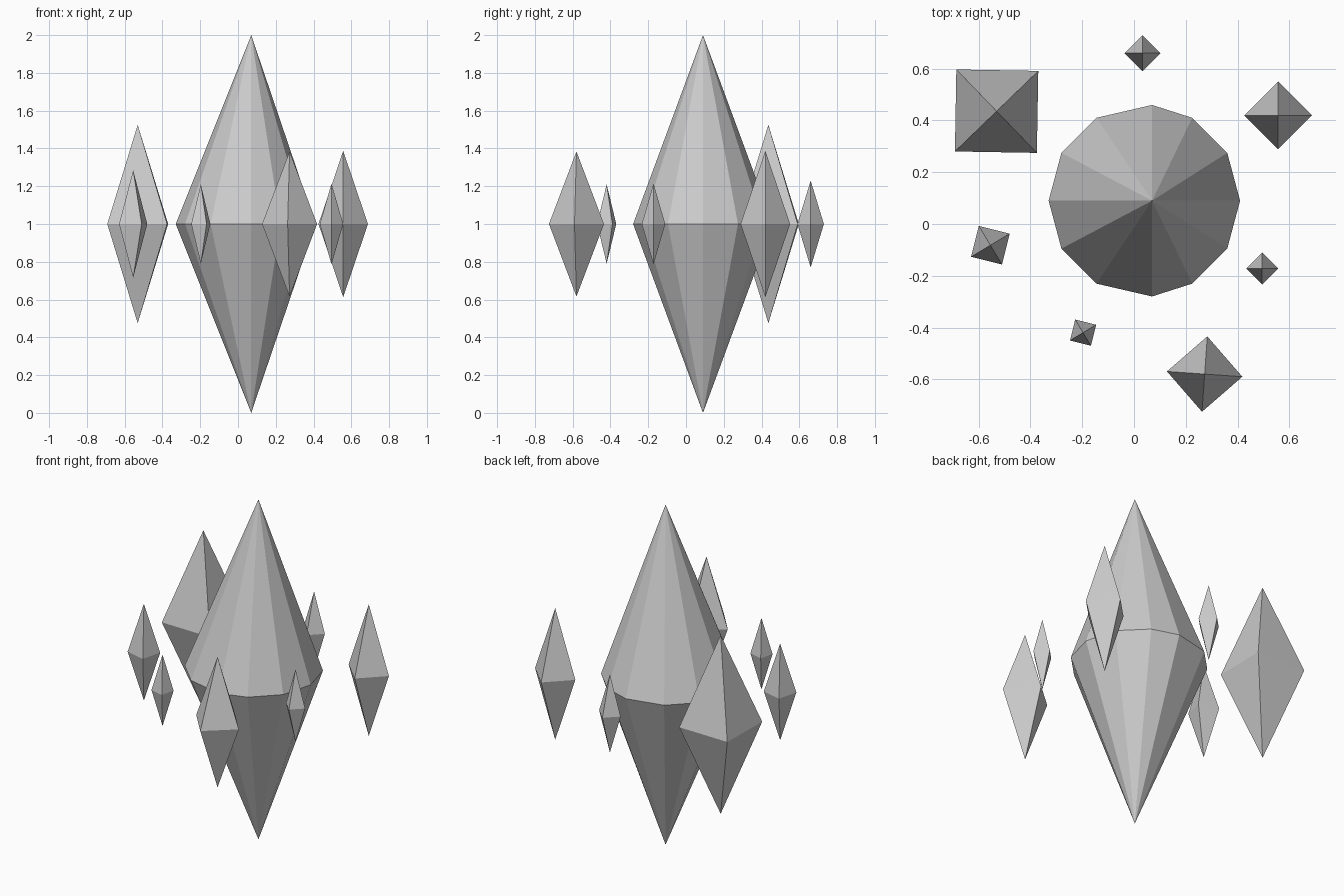
import bpy, bmesh
from math import cos, sin, radians

if "Cube" in bpy.data.objects:
    bpy.data.objects.remove(bpy.data.objects["Cube"])


def bipyramid(name, tip, ring, half_height):
    """Spindle: a ring of points at z = 1 joined to a tip above and below."""
    bm = bmesh.new()
    top = bm.verts.new((*tip, 1 + half_height))
    bottom = bm.verts.new((*tip, 1 - half_height))
    verts = [bm.verts.new((x, y, 1)) for x, y in ring]
    for a, b in zip(verts, verts[1:] + verts[:1]):
        bm.faces.new((a, b, top))
        bm.faces.new((b, a, bottom))
    mesh = bpy.data.meshes.new(name)
    bm.to_mesh(mesh)
    bm.free()
    obj = bpy.data.objects.new(name, mesh)
    bpy.context.collection.objects.link(obj)


def circle(x, y, radius, sides, turn=0):
    angles = [radians(turn + 360 * i / sides) for i in range(sides)]
    return [(x + radius * cos(a), y + radius * sin(a)) for a in angles]


# Large central crystal: tips and its front/back corners sit slightly off-centre
ring = circle(0.04, 0.09, 0.37, 12)
for i in (3, 9):
    ring[i] = (0.07, ring[i][1])
bipyramid("central_crystal", (0.07, 0.09), ring, 1.0)

# Small four-sided crystals floating around it: x, y, radius, half height, turn
shards = [
    (-0.531, 0.436, 0.224, 0.525, 44),
    (0.033, 0.66, 0.07, 0.23, 0),
    (0.557, 0.42, 0.131, 0.387, 0),
    (0.495, -0.172, 0.062, 0.214, 0),
    (0.273, -0.58, 0.146, 0.384, -4),
    (-0.555, -0.082, 0.087, 0.284, 31),
    (-0.197, -0.42, 0.059, 0.21, 31),
]
for i, (x, y, radius, half_height, turn) in enumerate(shards, 1):
    bipyramid(f"small_crystal_{i}", (x, y), circle(x, y, radius, 4, turn), half_height)
